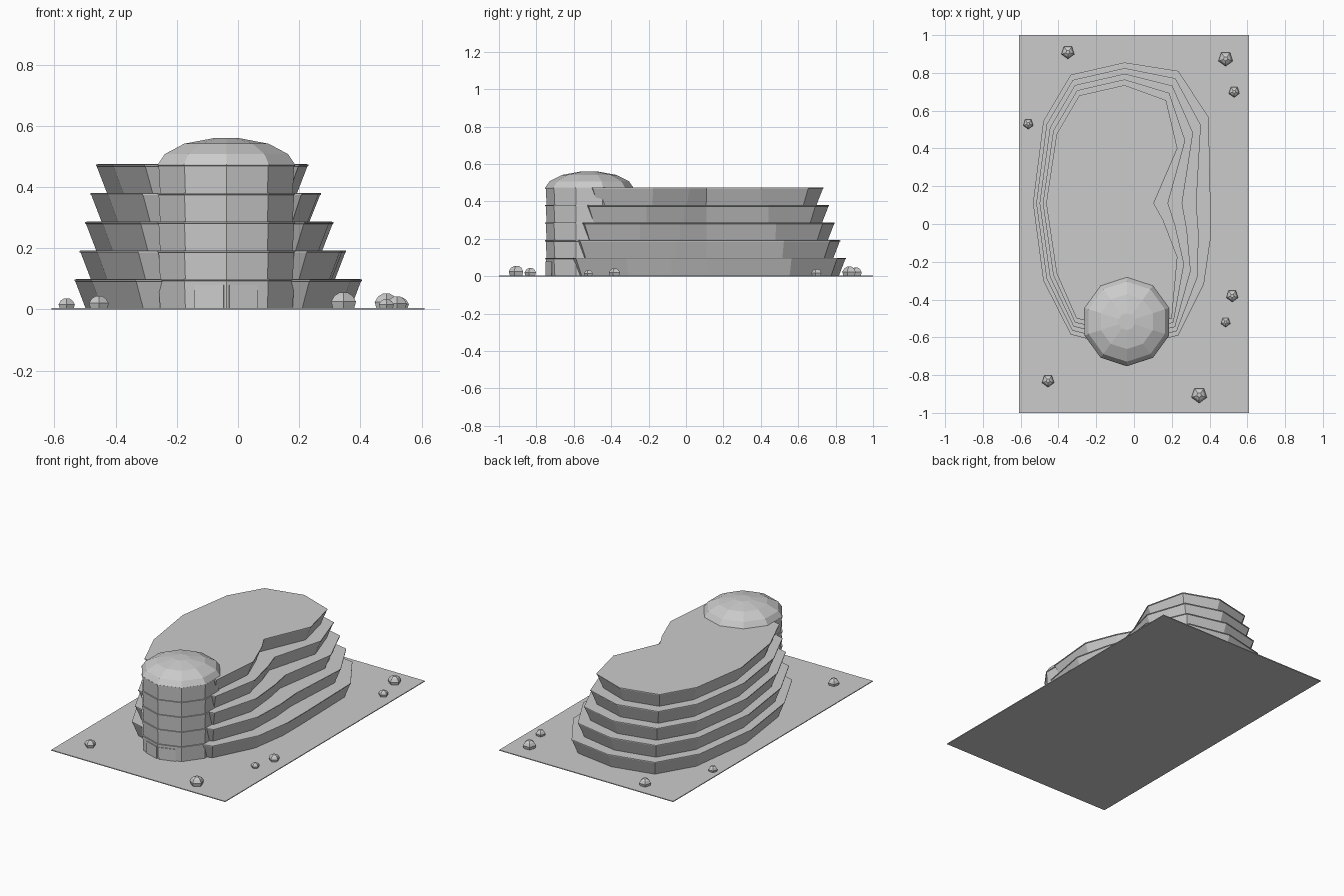
import bpy, bmesh, math
from mathutils import Vector

if "Cube" in bpy.data.objects:
    bpy.data.objects.remove(bpy.data.objects["Cube"], do_unlink=True)

stone = bpy.data.materials.new("pale grey")
stone.use_nodes = True
GREY = (0.6, 0.6, 0.6, 1)
stone.diffuse_color = GREY
stone.node_tree.nodes["Principled BSDF"].inputs["Base Color"].default_value = GREY


def loft(name, rings):
    """Skin a stack of equal-length rings and cap both ends."""
    bm = bmesh.new()
    loops = [[bm.verts.new(p) for p in ring] for ring in rings]
    n = len(loops[0])
    for low, high in zip(loops, loops[1:]):
        for i in range(n):
            j = (i + 1) % n
            bm.faces.new((low[i], low[j], high[j], high[i]))
    bm.faces.new(loops[0][::-1])
    bm.faces.new(loops[-1])
    bmesh.ops.recalc_face_normals(bm, faces=bm.faces)
    mesh = bpy.data.meshes.new(name)
    bm.to_mesh(mesh)
    bm.free()
    mesh.materials.append(stone)
    obj = bpy.data.objects.new(name, mesh)
    bpy.context.collection.objects.link(obj)
    return obj


def inset(points, d):
    """Move a counter-clockwise outline inward by d with mitred corners."""
    result = []
    for i, p in enumerate(points):
        a = (p - points[i - 1]).normalized()
        b = (points[(i + 1) % len(points)] - p).normalized()
        na, nb = Vector((-a.y, a.x)), Vector((-b.y, b.x))
        result.append(p + (na + nb) * (d / (1 + na.dot(nb))))
    return result


def at(points, z):
    return [(p.x, p.y, z) for p in points]


def circle(cx, cy, r, sides):
    step = math.tau / sides
    return [Vector((cx + r * math.sin(i * step), cy - r * math.cos(i * step)))
            for i in range(sides)]


def turned(name, cx, cy, sides, profile):
    return loft(name, [at(circle(cx, cy, r, sides), z) for r, z in profile])


# Ground plate
loft("ground", [[(-.61, -1, z), (.61, -1, z), (.61, 1, z), (-.61, 1, z)]
                for z in (0, .005)])

# Outlines of the widest and the narrowest storey, counter-clockwise
WIDE = [(-.05, -.66), (.235, -.59), (.37, -.32), (.405, -.08), (.405, .11),
        (.395, .565), (.235, .81), (-.05, .855), (-.335, .79), (-.48, .545),
        (-.535, .11), (-.48, -.30), (-.335, -.585)]
NARROW = [(-.05, -.56), (.2, -.50), (.23, -.175), (.155, .02), (.105, .11),
          (.23, .40), (.17, .655), (-.05, .735), (-.29, .68), (-.41, .475),
          (-.465, .11), (-.41, -.26), (-.305, -.50)]
TOWER = (-.038, -.517)
FLOORS = 5
STOREY = .094

# Flared storeys with a thin rim, and the matching tower storeys
for k in range(FLOORS):
    t = k / (FLOORS - 1)
    outline = [Vector(a).lerp(Vector(b), t) for a, b in zip(WIDE, NARROW)]
    z0, z1 = .005 + k * STOREY, .005 + (k + 1) * STOREY
    loft(f"storey_{k + 1}", [at(inset(outline, .036), z0),
                             at(inset(outline, .003), z1 - .007),
                             at(outline, z1 - .006), at(outline, z1 - .001),
                             at(inset(outline, .006), z1)])
    turned(f"tower_storey_{k + 1}", *TOWER, 10,
           [(.228, z0), (.233, z1 - .006), (.236, z1 - .005), (.236, z1)])

# Faceted dome
turned("tower_dome", *TOWER, 10,
       [(.235, .475), (.212, .508), (.145, .542), (.045, .56)])

# Entrance panels on the two front tower faces
for side, name in ((-1, "left"), (1, "right")):
    front = Vector((TOWER[0], TOWER[1] - .232))
    corner = circle(*TOWER, .232, 10)[side]
    out = Vector((side * math.sin(math.pi / 10), -math.cos(math.pi / 10))) * .004
    a, b = front.lerp(corner, .06), front.lerp(corner, .75)
    loft(f"door_{name}", [at([a, b, b + out, a + out], z) for z in (.005, .08)])

# Small faceted shrubs: x, y, radius
SHRUBS = [(-.35, .91, .036), (.485, .875, .040), (.53, .70, .030),
          (-.56, .53, .028), (.52, -.38, .033), (.485, -.52, .026),
          (-.455, -.83, .034), (.345, -.905, .043)]
for i, (x, y, r) in enumerate(SHRUBS):
    turned(f"shrub_{i + 1}", x, y, 5,
           [(.85 * r, .004), (r, .6 * r), (.72 * r, 1.05 * r), (.3 * r, 1.3 * r)])
